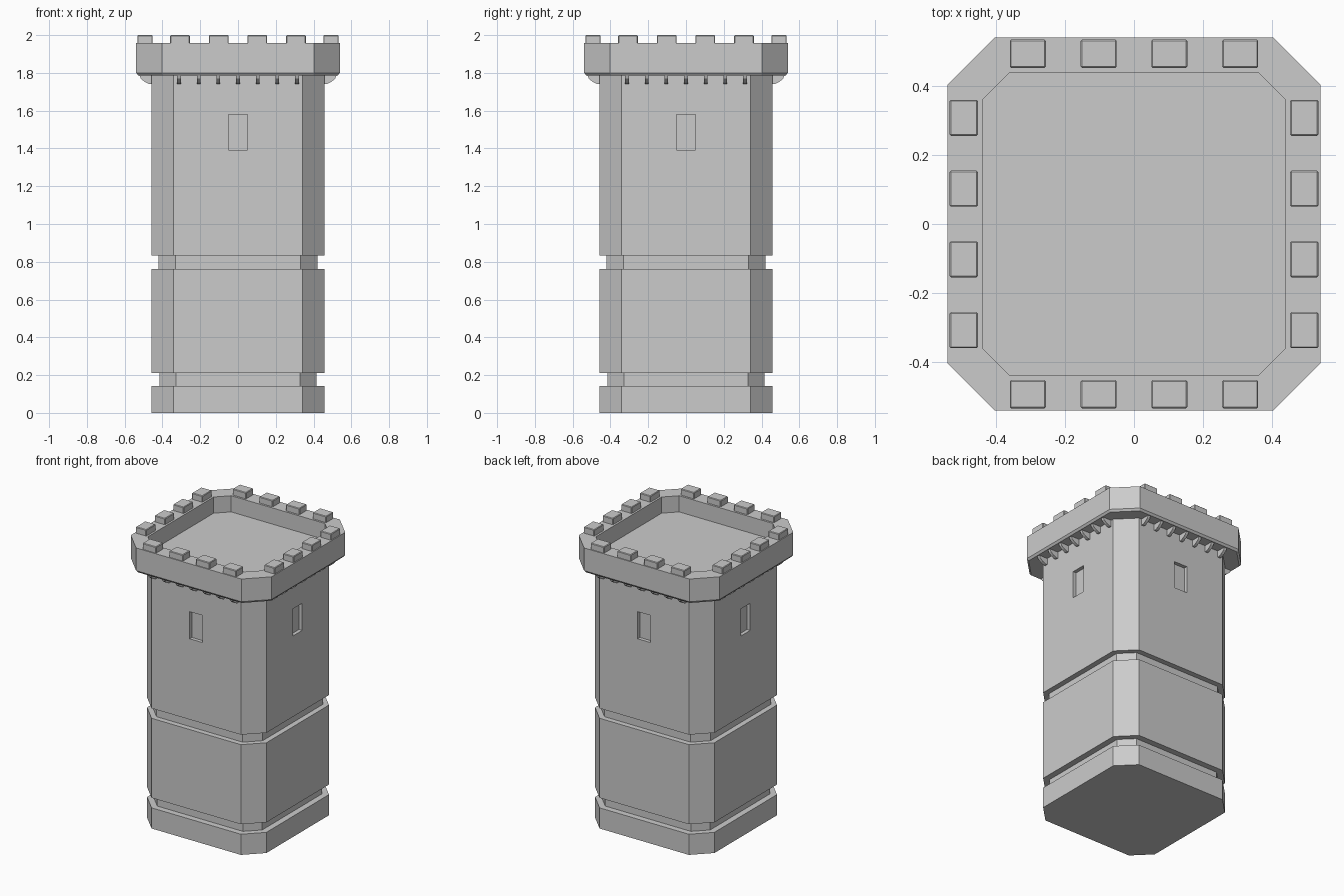
import bpy, bmesh, math
from mathutils import Matrix

if "Cube" in bpy.data.objects:
    bpy.data.objects.remove(bpy.data.objects["Cube"])


def finish(name, bm):
    bmesh.ops.recalc_face_normals(bm, faces=bm.faces)
    mesh = bpy.data.meshes.new(name)
    bm.to_mesh(mesh)
    bm.free()
    ob = bpy.data.objects.new(name, mesh)
    bpy.context.collection.objects.link(ob)
    return ob


def octagon_stack(name, levels):
    """Closed solid lofted through chamfered squares (half width, flat half length, z)."""
    bm = bmesh.new()
    rings = []
    for h, f, z in levels:
        pts = [(h, -f), (h, f), (f, h), (-f, h), (-h, f), (-h, -f), (-f, -h), (f, -h)]
        rings.append([bm.verts.new((x, y, z)) for x, y in pts])
    for a, b in zip(rings, rings[1:]):
        for i in range(8):
            j = (i + 1) % 8
            bm.faces.new((a[i], a[j], b[j], b[i]))
    bm.faces.new(rings[0][::-1])
    bm.faces.new(rings[-1])
    return finish(name, bm)


def add_box(bm, size, centre, turn):
    m = (Matrix.Rotation(turn, 4, 'Z') @ Matrix.Translation(centre)
         @ Matrix.Diagonal((*size, 1)))
    return bmesh.ops.create_cube(bm, size=1, matrix=m)


TURNS = [i * math.pi / 2 for i in range(4)]

# Tower shaft with two recessed bands
S, G1, G2 = (0.457, 0.342), (0.415, 0.328), (0.42, 0.33)
tower = octagon_stack("tower_shaft", [
    (*S, 0), (*S, 0.143), (*G1, 0.143), (*G1, 0.212),
    (*S, 0.212), (*S, 0.763), (*G2, 0.763), (*G2, 0.832),
    (*S, 0.832), (*S, 1.80)])

# Shallow window recess on each side
bm = bmesh.new()
for t in TURNS:
    add_box(bm, (0.10, 0.10, 0.188), (0, -0.482, 1.485), t)
cutter = finish("window_cutter", bm)
cutter.hide_render = True
mod = tower.modifiers.new("windows", 'BOOLEAN')
mod.operation = 'DIFFERENCE'
mod.solver = 'EXACT'
mod.object = cutter
bpy.context.view_layer.objects.active = tower
bpy.ops.object.modifier_apply(modifier=mod.name)
bpy.data.objects.remove(cutter)

# Overhanging parapet with sunken roof floor
octagon_stack("parapet", [
    (0.528, 0.398, 1.786), (0.539, 0.403, 1.80), (0.539, 0.403, 1.957),
    (0.438, 0.359, 1.957), (0.438, 0.359, 1.845)])

# Merlons, four per side, with softened edges
bm = bmesh.new()
for t in TURNS:
    for x in (-0.307, -0.102, 0.102, 0.307):
        add_box(bm, (0.104, 0.081, 0.06), (x, -0.492, 1.97), t)
bmesh.ops.bevel(bm, geom=bm.edges[:], offset=0.004, segments=1, affect='EDGES')
finish("merlons", bm)

# Corbels under the parapet, seven per side
profile = [(0.45, 1.742), (0.472, 1.742), (0.495, 1.753), (0.515, 1.77),
           (0.522, 1.79), (0.45, 1.79)]
bm = bmesh.new()
for t in TURNS:
    rot = Matrix.Rotation(t, 4, 'Z')
    for k in range(-3, 4):
        sides = []
        for dx in (-0.01, 0.01):
            sides.append([bm.verts.new(rot @ Matrix.Translation((k * 0.104 + dx, -d, z))
                                       .to_translation()) for d, z in profile])
        a, b = sides
        n = len(profile)
        bm.faces.new(a)
        bm.faces.new(b[::-1])
        for i in range(n):
            j = (i + 1) % n
            bm.faces.new((a[i], b[i], b[j], a[j]))
finish("corbels", bm)
